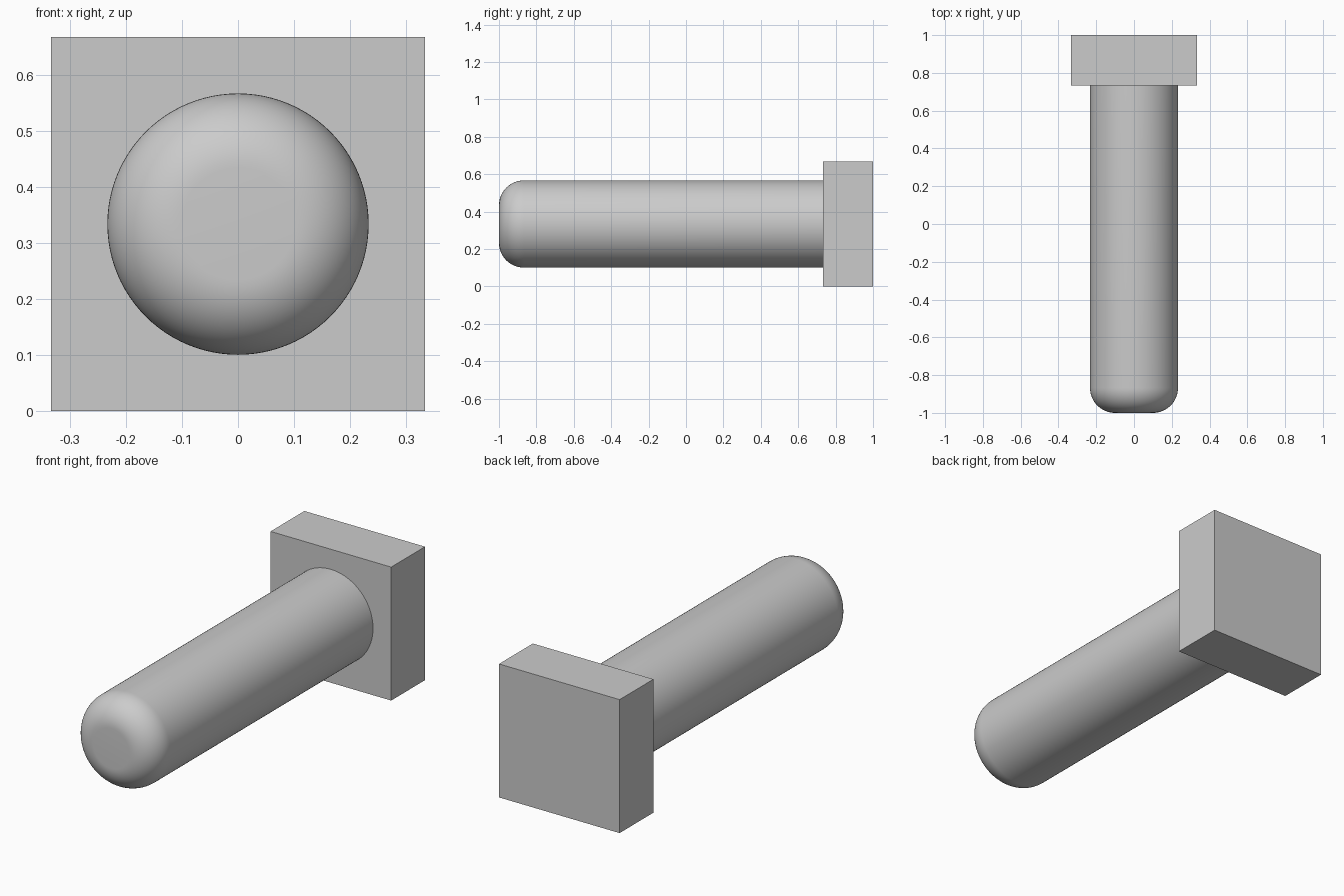
import bpy, bmesh, math
from mathutils import Matrix

default_cube = bpy.data.objects.get("Cube")
if default_cube:
    bpy.data.objects.remove(default_cube, do_unlink=True)

WIDTH = 2 / 3          # square head side
HEAD_DEPTH = 0.267
RADIUS = 0.233         # shaft
FILLET = 0.133         # rounded tip
CENTRE_Z = WIDTH / 2
SIDES = 96

# One plain grey for the whole bolt
grey = bpy.data.materials.new("plain grey")
grey.use_nodes = True
colour = (0.6, 0.6, 0.6, 1)
grey.diffuse_color = colour
grey.node_tree.nodes["Principled BSDF"].inputs["Base Color"].default_value = colour


def add_object(name, bm):
    bmesh.ops.recalc_face_normals(bm, faces=bm.faces)
    mesh = bpy.data.meshes.new(name)
    bm.to_mesh(mesh)
    bm.free()
    mesh.materials.append(grey)
    obj = bpy.data.objects.new(name, mesh)
    bpy.context.collection.objects.link(obj)
    return obj


# Square head at the back
bm = bmesh.new()
bmesh.ops.create_cube(bm, size=1)
bmesh.ops.scale(bm, vec=(WIDTH, HEAD_DEPTH, WIDTH), verts=bm.verts)
bmesh.ops.translate(bm, vec=(0, 1 - HEAD_DEPTH / 2, CENTRE_Z), verts=bm.verts)
add_object("square_head", bm)

# Round shaft with a filleted tip, extruded ring by ring along y
bm = bmesh.new()
steps = 16
profile = [(RADIUS, 1 - HEAD_DEPTH)]
for i in range(steps + 1):
    a = math.pi / 2 * i / steps
    profile.append((RADIUS - FILLET + FILLET * math.cos(a),
                    -1 + FILLET - FILLET * math.sin(a)))
rings = []
for r, y in profile:
    place = Matrix.Translation((0, y, CENTRE_Z)) @ Matrix.Rotation(math.pi / 2, 4, "X")
    rings.append(bmesh.ops.create_circle(bm, segments=SIDES, radius=r, matrix=place)["verts"])
for a, b in zip(rings, rings[1:]):
    for i in range(SIDES):
        j = (i + 1) % SIDES
        bm.faces.new((a[i], a[j], b[j], b[i]))
bm.faces.new(rings[-1])
shaft = add_object("round_shaft", bm)

bpy.ops.object.select_all(action="DESELECT")
shaft.select_set(True)
bpy.context.view_layer.objects.active = shaft
bpy.ops.object.shade_smooth_by_angle(angle=math.radians(30))
